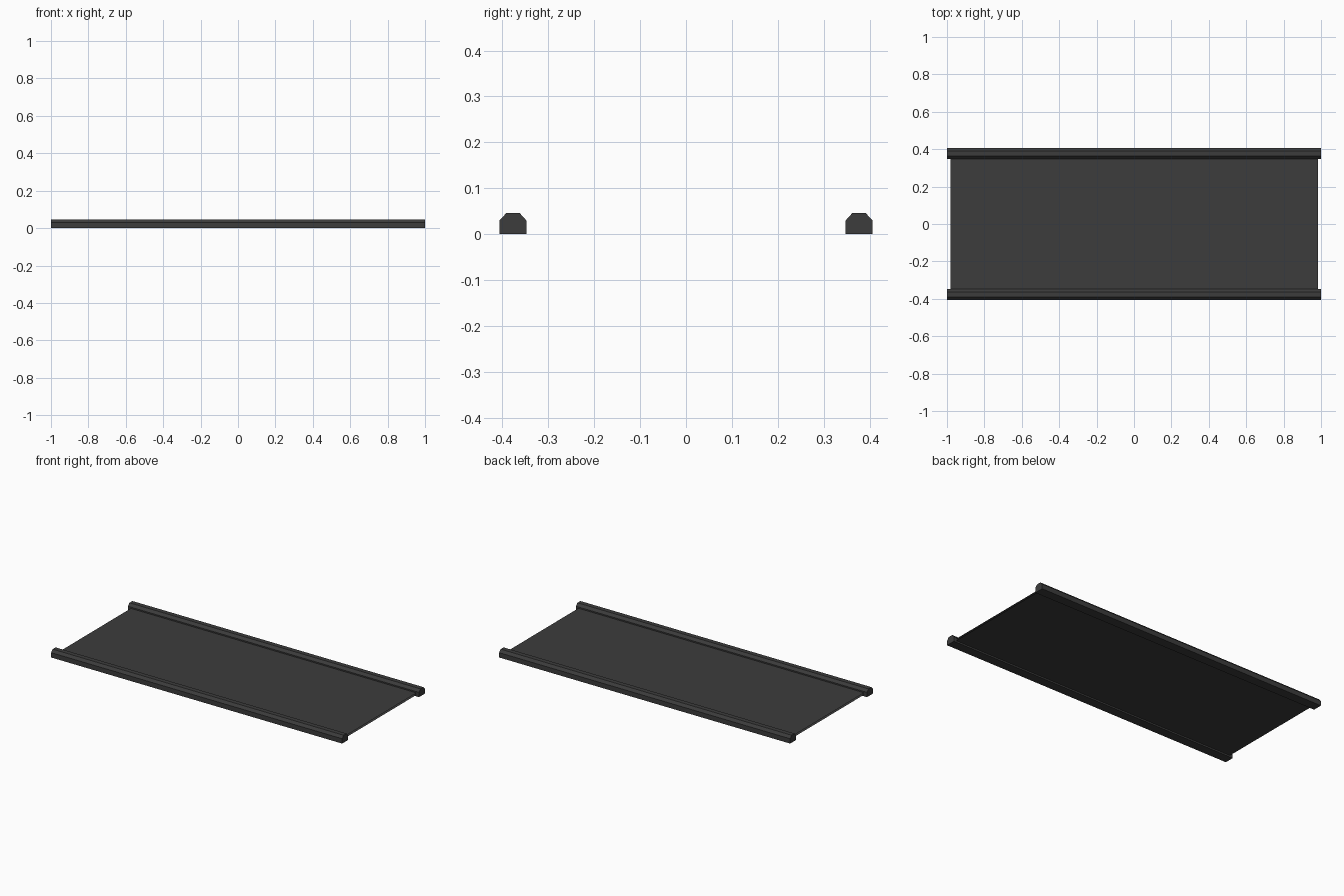
import bpy

if "Cube" in bpy.data.objects:
    bpy.data.objects.remove(bpy.data.objects["Cube"])

dark = bpy.data.materials.new("dark_grey")
dark.diffuse_color = (0.045, 0.045, 0.045, 1)
dark.use_nodes = True
dark.node_tree.nodes["Principled BSDF"].inputs["Base Color"].default_value = dark.diffuse_color


def make_object(name, verts, faces):
    mesh = bpy.data.meshes.new(name)
    mesh.from_pydata(verts, [], faces)
    mesh.materials.append(dark)
    obj = bpy.data.objects.new(name, mesh)
    bpy.context.collection.objects.link(obj)
    return obj


# side rails: chamfered profile (y, z) swept along x
profile = [(-0.029, 0), (0.029, 0), (0.029, 0.03),
           (0.0145, 0.046), (-0.0145, 0.046), (-0.029, 0.03)]
n = len(profile)


def rail(name, y0):
    verts = [(x, y0 + y, z) for x in (-1, 1) for y, z in profile]
    faces = [(i, i + n, (i + 1) % n + n, (i + 1) % n)[::-1] for i in range(n)]
    faces += [tuple(range(n))[::-1], tuple(range(n, 2 * n))]
    make_object(name, verts, faces)


rail("front_rail", -0.377)
rail("back_rail", 0.377)


# flat bed between the rails: thin upper and lower sheets, open at the ends
def sheet(name, z, order):
    verts = [(-0.98, -0.35, z), (0.983, -0.35, z), (0.983, 0.35, z), (-0.98, 0.35, z)]
    make_object(name, verts, [order])


sheet("bed_top", 0.022, (0, 1, 2, 3))
sheet("bed_underside", 0.010, (3, 2, 1, 0))
